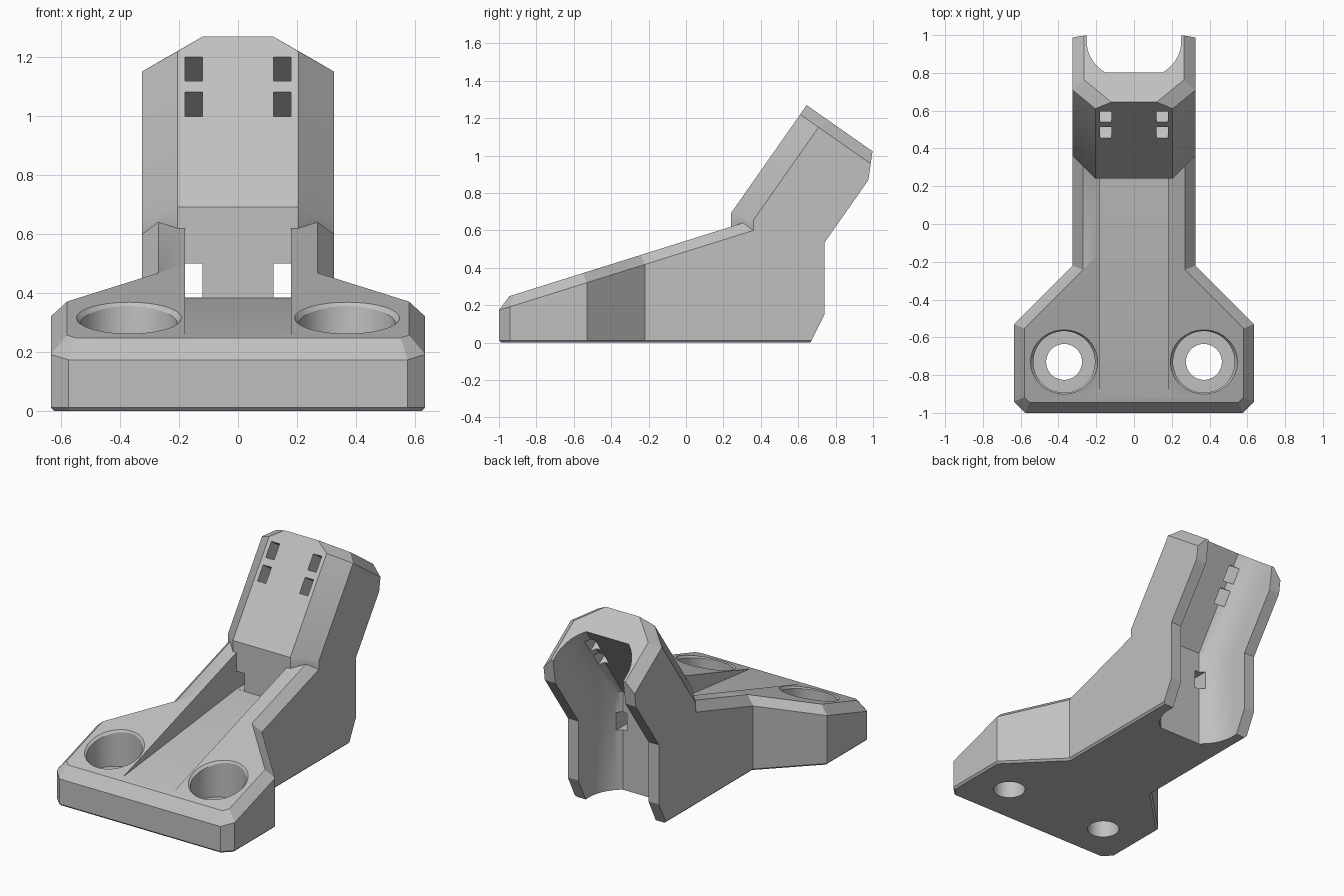
import bpy, bmesh, math
from mathutils import Matrix, Vector

default = bpy.data.objects.get("Cube")
if default:
    bpy.data.objects.remove(default, do_unlink=True)

grey = bpy.data.materials.new("light_grey")
grey.use_nodes = True
colour = (0.53, 0.53, 0.53, 1)
grey.diffuse_color = colour
grey.node_tree.nodes["Principled BSDF"].inputs["Base Color"].default_value = colour

# Frame of the leaning arm: y is depth from its front face, z runs down from its top
LEAN = math.radians(35)
ARM = Matrix.Translation((0, 0.645, 1.27)) @ Matrix.Rotation(-LEAN, 4, 'X')


def finish(bm, name):
    bmesh.ops.recalc_face_normals(bm, faces=bm.faces)
    mesh = bpy.data.meshes.new(name)
    bm.to_mesh(mesh)
    bm.free()
    mesh.materials.append(grey)
    obj = bpy.data.objects.new(name, mesh)
    bpy.context.collection.objects.link(obj)
    return obj


def plane(normal, point, frame=None):
    """Half space kept below a plane, stored as normal and distance."""
    n, p = Vector(normal).normalized(), Vector(point)
    if frame:
        n, p = frame.to_3x3() @ n, frame @ p
    return n, n.dot(p)


def chamfer(a, b, width):
    return a[0] + b[0], a[1] + b[1] - width


def box(lo, hi, frame=Matrix()):
    bm = bmesh.new()
    bmesh.ops.create_cube(bm, size=1)
    lo, hi = Vector(lo), Vector(hi)
    for v in bm.verts:
        v.co = frame @ ((lo + hi) / 2 + v.co * (hi - lo))
    return bm


def carve(name, bm, planes):
    """Trim a block with planes, each mirrored across x."""
    for n, d in planes:
        for s in ((1, -1) if abs(n.x) > 1e-6 else (1,)):
            m = Vector((n.x * s, n.y, n.z))
            bmesh.ops.bisect_plane(bm, geom=bm.verts[:] + bm.edges[:] + bm.faces[:],
                                   plane_co=m * (d / m.length_squared), plane_no=m,
                                   clear_outer=True)
            rim = [e for e in bm.edges if e.is_boundary]
            if rim:
                bmesh.ops.holes_fill(bm, edges=rim, sides=0)
    return finish(bm, name)


def combine(target, tool, operation):
    mod = target.modifiers.new(tool.name, 'BOOLEAN')
    mod.operation, mod.solver, mod.object = operation, 'EXACT', tool
    bpy.context.view_layer.objects.active = target
    bpy.ops.object.modifier_apply(modifier=mod.name)
    bpy.data.objects.remove(tool, do_unlink=True)


# Shared faces
slope = plane((0, -0.3136, 1), (0, -0.94, 0.25))
ground = plane((0, 0, -1), (0, 0, 0))

# Wide foot with clipped corners and a taper towards the spine
walls = [plane((1, 0, 0), (0.635, 0, 0)), plane((0, -1, 0), (0, -1, 0)),
         plane((1, -1, 0), (0.575, -1, 0)), plane((1, 1, 0), (0.635, -0.53, 0))]
foot = carve("bracket_body", box((-0.8, -1.2, 0), (0.8, 0, 1)),
             [slope] + walls + [chamfer(slope, w, 0.055) for w in walls]
             + [chamfer(ground, w, 0.012) for w in walls])

# Narrow spine behind the foot
side = plane((1, 0, 0), (0.325, 0, 0))
spine = carve("spine", box((-0.5, -0.5, 0), (0.5, 0.74, 1)),
              [side, slope, chamfer(slope, side, 0.055), chamfer(ground, side, 0.012),
               plane((0, 0.15, -0.075), (0, 0.74, 0.15))])

# Leaning arm with chamfered front corners
top = plane((0, 0, 1), (0, 0, 0), ARM)
corner = plane((1, -1, 0), (0.205, 0, 0), ARM)
arm = carve("arm", box((-0.5, 0.24, 0.3), (0.5, 1.2, 1.5)),
            [side, top, corner, plane((0, -1, 0), (0, 0, 0), ARM),
             plane((0, 1, 0), (0, 0.5, 0), ARM), plane((0, 0.139, 0.07), (0, 0.43, 0), ARM),
             plane((1, -1, 0), (0.205, 0.24, 0)),
             chamfer(top, side, 0.06), chamfer(top, corner, 0.06)])
combine(foot, spine, 'UNION')
combine(foot, arm, 'UNION')

# Sloped groove along the spine
groove = carve("groove", box((-0.18, -0.92, 0), (0.18, 0.24, 1.2)),
               [plane((0, 0.109, -1), (0, -0.9, 0.26))])
combine(foot, groove, 'DIFFERENCE')

# Rounded channel down the back, bent where the arm leans
R, AXIS, FLAT = 0.25, 0.39, 0.19
start = math.asin((AXIS - FLAT) / R)
arc = [(R * math.cos(start * i / 16), AXIS - R * math.sin(start * i / 16)) for i in range(17)]
half = [(R, 0.9)] + arc
section = half + [(-x, v) for x, v in reversed(half)]
bm = bmesh.new()
rings = [[bm.verts.new(p) for p in ring] for ring in (
    [(x, v + 0.24, -0.2) for x, v in section],
    [(x, v + 0.24, 0.69 - v * math.tan(LEAN / 2)) for x, v in section],
    [ARM @ Vector((x, v, 0.2)) for x, v in section])]
count = len(section)
for low, high in zip(rings, rings[1:]):
    for i in range(count):
        j = (i + 1) % count
        bm.faces.new((low[i], low[j], high[j], high[i]))
bm.faces.new(rings[0])
bm.faces.new(rings[-1])
combine(foot, finish(bm, "channel"), 'DIFFERENCE')


def round_cutter(name, x, z0, z1, r0, r1, tilt=0, base=0):
    bm = bmesh.new()
    bmesh.ops.create_cone(bm, cap_ends=True, segments=64, radius1=r0, radius2=r1, depth=z1 - z0,
                          matrix=Matrix.Translation((x, -0.73, base))
                          @ Matrix.Rotation(tilt, 4, 'X')
                          @ Matrix.Translation((0, 0, (z0 + z1) / 2)))
    return finish(bm, name)


for s in (1, -1):
    # Screw pockets with a chamfered rim and a through hole
    x = s * 0.37
    combine(foot, round_cutter("pocket", x, 0.13, 0.8, 0.163, 0.163), 'DIFFERENCE')
    combine(foot, round_cutter("screw_hole", x, -0.1, 0.3, 0.095, 0.095), 'DIFFERENCE')
    combine(foot, round_cutter("rim", x, -0.02, 0.02, 0.158, 0.198,
                               math.atan(0.3136), 0.316), 'DIFFERENCE')
    # Strap slots: two through the arm, one at the end of the groove
    lo, hi = sorted((s * 0.12, s * 0.18))
    for w in (-0.134, -0.28):
        slot = finish(box((lo, -0.1, w - 0.05), (hi, 0.35, w + 0.05), ARM), "arm_slot")
        combine(foot, slot, 'DIFFERENCE')
    slot = finish(box((lo, 0.2, 0.385), (hi, 0.6, 0.5)), "groove_slot")
    combine(foot, slot, 'DIFFERENCE')

# Merge flat regions and shade the curves
bm = bmesh.new()
bm.from_mesh(foot.data)
bmesh.ops.remove_doubles(bm, verts=bm.verts, dist=0.0002)
bmesh.ops.dissolve_limit(bm, angle_limit=math.radians(0.5), verts=bm.verts, edges=bm.edges)
bm.to_mesh(foot.data)
bm.free()
for obj in bpy.context.selected_objects:
    obj.select_set(False)
foot.select_set(True)
bpy.context.view_layer.objects.active = foot
bpy.ops.object.shade_smooth_by_angle(angle=math.radians(25))
